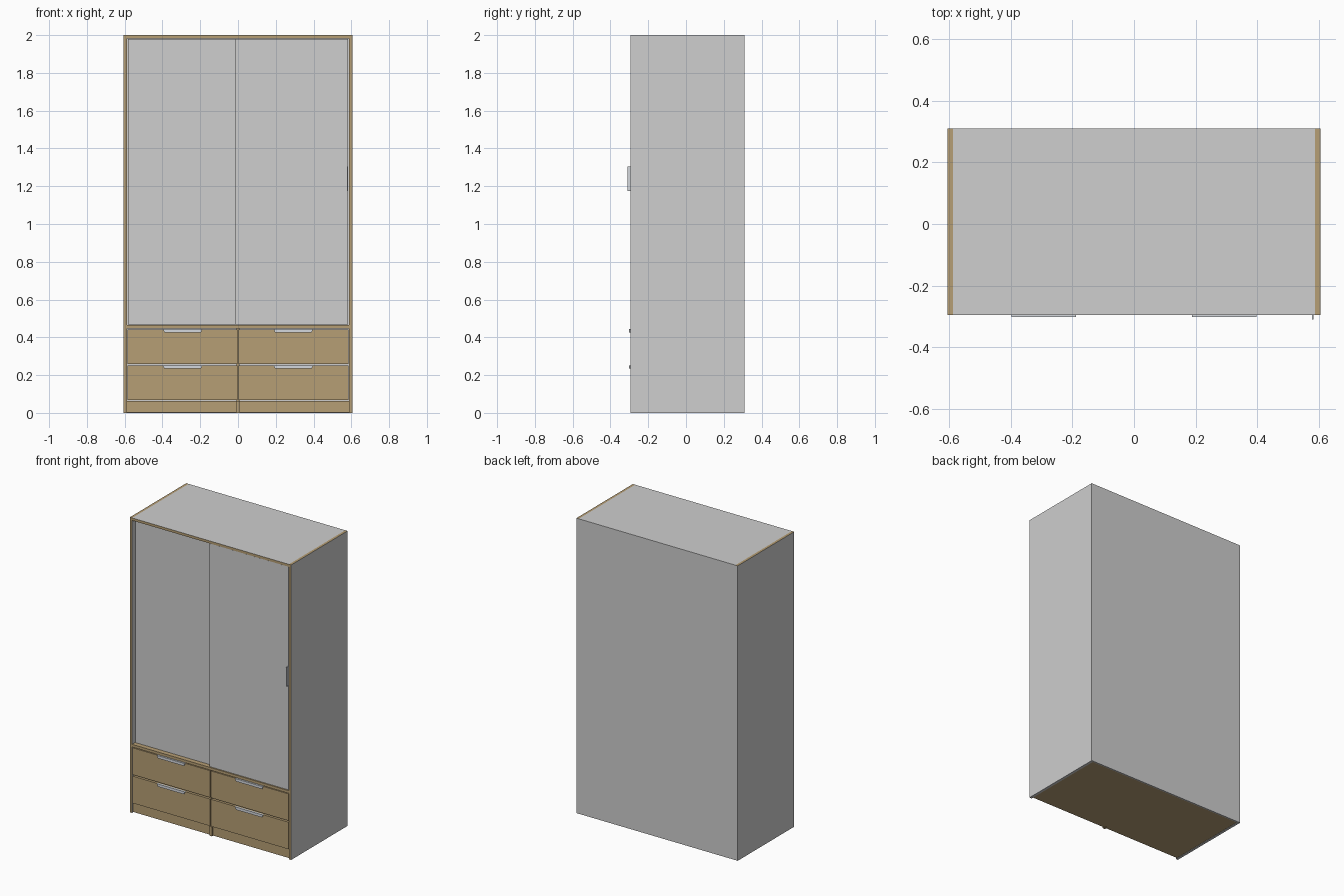
import bpy, bmesh

if "Cube" in bpy.data.objects:
    bpy.data.objects.remove(bpy.data.objects["Cube"])


def material(name, rgb):
    m = bpy.data.materials.new(name)
    m.diffuse_color = (*rgb, 1)
    m.use_nodes = True
    m.node_tree.nodes["Principled BSDF"].inputs["Base Color"].default_value = m.diffuse_color
    return m


GREY = material("grey laminate", (0.62, 0.62, 0.62))
WOOD = material("oak wood", (0.47, 0.345, 0.178))
METAL = material("pale metal", (0.66, 0.69, 0.73))


def finish(name, bm, mats, rule=None):
    bmesh.ops.recalc_face_normals(bm, faces=bm.faces)
    bm.normal_update()
    if rule:
        for f in bm.faces:
            f.material_index = rule(f.normal)
    me = bpy.data.meshes.new(name)
    bm.to_mesh(me)
    bm.free()
    for m in mats:
        me.materials.append(m)
    ob = bpy.data.objects.new(name, me)
    bpy.context.collection.objects.link(ob)
    return ob


def box(name, x, y, z, mats, rule=None):
    bm = bmesh.new()
    bmesh.ops.create_cube(bm, size=1)
    for v in bm.verts:
        for i, (a, b) in enumerate((x, y, z)):
            v.co[i] = a if v.co[i] < 0 else b
    return finish(name, bm, mats, rule)


FRONT, BACK = -0.295, 0.31
OUT, IN = 0.605, 0.588

# carcass: grey panels with wood edging
for s, side in ((-1, "left"), (1, "right")):
    box(side + "_side_panel", sorted((s * IN, s * OUT)), (FRONT, BACK), (0, 2),
        [GREY, WOOD], lambda n: int(n.y < -0.5 or n.z > 0.5))
box("top_panel", (-IN, IN), (FRONT, BACK), (1.983, 2),
    [GREY, WOOD], lambda n: int(n.y < -0.5))
box("back_panel", (-IN, IN), (0.3, BACK), (0, 1.983), [GREY])
box("middle_shelf", (-IN, IN), (FRONT, 0.3), (0.447, 0.465), [WOOD])
box("base", (-IN, IN), (-0.283, 0.3), (0.002, 0.064), [WOOD])
box("drawer_divider", (-0.009, 0.009), (-0.272, 0.3), (0.064, 0.447), [WOOD])
box("centre_foot", (-0.01, 0.01), (-0.293, -0.27), (0, 0.063), [WOOD])

# sliding doors on two tracks
box("left_door", (-0.583, 0.02), (-0.266, -0.25), (0.467, 1.98), [GREY])
box("right_door", (-0.012, 0.583), (-0.29, -0.272), (0.467, 1.98), [GREY])
box("door_handle", (0.577, 0.583), (-0.31, -0.29), (1.175, 1.305), [METAL])

# drawers with tapered pull plates
for s, side in ((-1, "left"), (1, "right")):
    for level, z0, z1 in (("lower", 0.067, 0.25), ("upper", 0.26, 0.442)):
        name = f"{side}_{level}_drawer"
        box(name + "_front", sorted((s * 0.003, s * 0.586)), (-0.294, -0.276),
            (z0, z1), [WOOD])
        box(name + "_body", sorted((s * 0.02, s * 0.575)), (-0.276, 0.28),
            (z0 + 0.01, z1 - 0.02), [WOOD])
        bm = bmesh.new()
        outline = ((0.188, z1 + 0.002), (0.398, z1 + 0.002),
                   (0.39, z1 - 0.016), (0.196, z1 - 0.016))
        face = bm.faces.new([bm.verts.new((s * x, -0.302, z)) for x, z in outline])
        ext = bmesh.ops.extrude_face_region(bm, geom=[face])
        for v in ext["geom"]:
            if isinstance(v, bmesh.types.BMVert):
                v.co.y = -0.29
        finish(name + "_handle", bm, [METAL])
